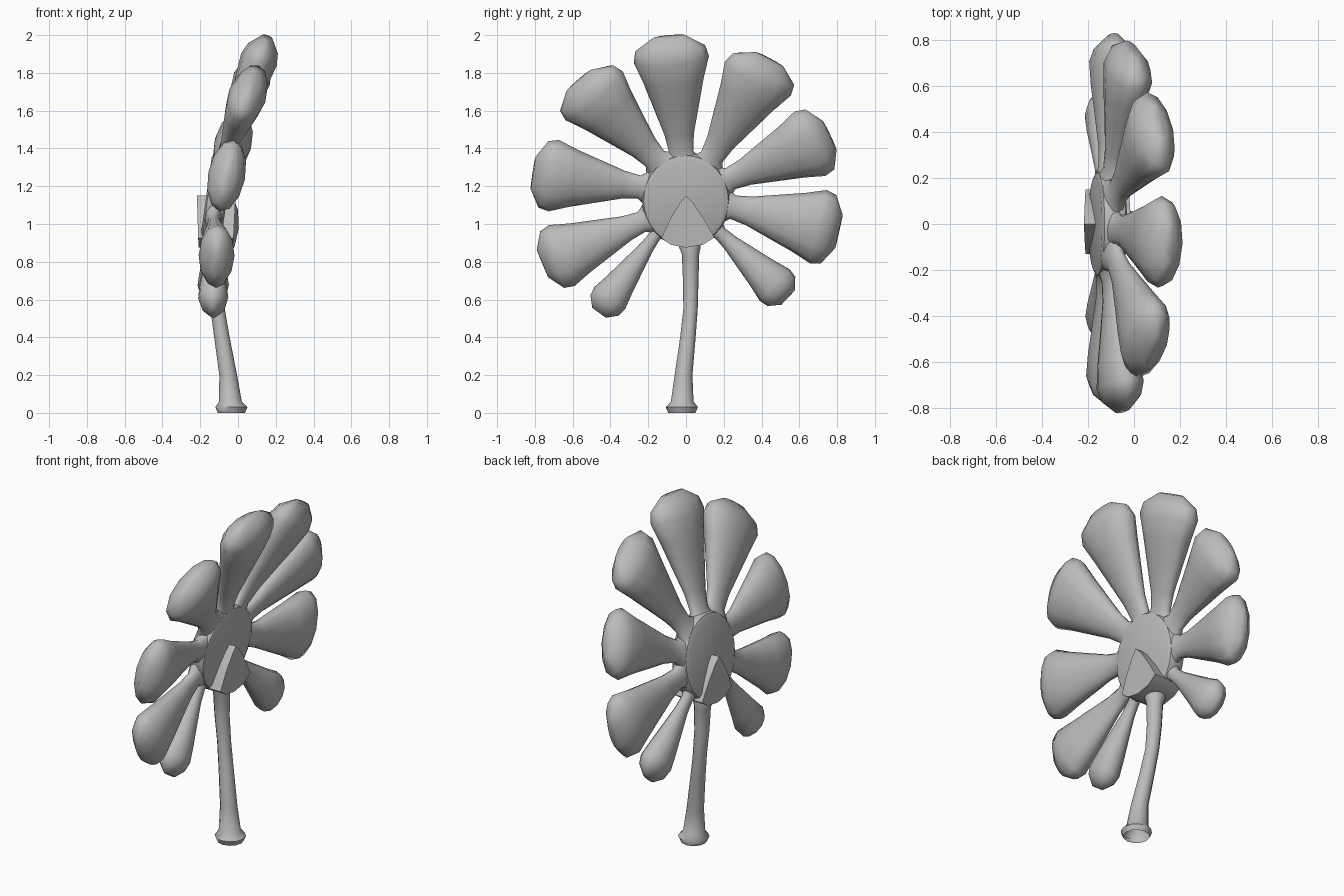
import bpy, bmesh, math
from mathutils import Vector, Matrix

cube = bpy.data.objects.get("Cube")
if cube:
    bpy.data.objects.remove(cube, do_unlink=True)

grey = bpy.data.materials.new("plain grey")
grey.use_nodes = True
colour = (0.5, 0.5, 0.5, 1)
grey.diffuse_color = colour
grey.node_tree.nodes["Principled BSDF"].inputs["Base Color"].default_value = colour


def finish(name, bm, angle=40):
    bmesh.ops.recalc_face_normals(bm, faces=bm.faces)
    mesh = bpy.data.meshes.new(name)
    bm.to_mesh(mesh)
    bm.free()
    mesh.materials.append(grey)
    obj = bpy.data.objects.new(name, mesh)
    bpy.context.collection.objects.link(obj)
    bpy.ops.object.select_all(action='DESELECT')
    obj.select_set(True)
    bpy.context.view_layer.objects.active = obj
    bpy.ops.object.shade_smooth_by_angle(angle=math.radians(angle))
    return obj


def loft(name, rings, cap_start=True, cap_end=True, sides=12):
    """Skin elliptical rings given as (centre, half-width axis, half-depth axis)."""
    bm = bmesh.new()
    loops = []
    for centre, u, v in rings:
        loop = []
        for i in range(sides):
            a = math.tau * i / sides
            loop.append(bm.verts.new(centre + u * math.cos(a) + v * math.sin(a)))
        loops.append(loop)
    for low, high in zip(loops, loops[1:]):
        for i in range(sides):
            j = (i + 1) % sides
            bm.faces.new((low[i], low[j], high[j], high[i]))
    if cap_start:
        bm.faces.new(loops[0][::-1])
    if cap_end:
        bm.faces.new(loops[-1])
    return finish(name, bm, 60)


# Petals: root on the hub, tip, half width
hub = Vector((-0.115, 0, 1.13))
petals = [
    ((-0.02, 1.33), (0.155, -0.09, 1.99), 0.20),
    ((0.11, 1.31), (0.11, 0.44, 1.87), 0.20),
    ((0.19, 1.22), (-0.01, 0.76, 1.47), 0.195),
    ((0.20, 1.10), (-0.09, 0.81, 0.96), 0.20),
    ((0.15, 0.98), (-0.13, 0.54, 0.61), 0.115),
    ((-0.14, 0.97), (-0.13, -0.46, 0.53), 0.10),
    ((-0.19, 1.03), (-0.11, -0.76, 0.79), 0.175),
    ((-0.20, 1.19), (-0.05, -0.81, 1.27), 0.195),
    ((-0.13, 1.31), (0.08, -0.565, 1.76), 0.205),
]
# Along the petal: position, width share, depth share
petal_shape = [(0, 0.5, 0.5), (0.08, 0.32, 0.38), (0.22, 0.39, 0.42), (0.45, 0.61, 0.66),
               (0.65, 0.8, 0.88), (0.82, 1, 1), (0.91, 0.93, 0.83), (1, 0.45, 0.3)]
for n, (root, tip, half) in enumerate(petals):
    start = Vector((hub.x + 0.14 * (root[1] - hub.z), *root))
    axis = Vector(tip) - start
    # Higher petals twist further, so that the flower is dished
    facing = Vector((1, 0, -0.35 * (tip[2] - 0.7)))
    wide = axis.cross(facing).normalized()
    deep = wide.cross(axis).normalized()
    depth = 0.06 + 0.2 * half
    loft(f"petal_{n + 1}", [(start + axis * t, wide * half * w, deep * depth * d)
                            for t, w, d in petal_shape])

# Round hub, leaning with the petals
bm = bmesh.new()
bmesh.ops.create_cone(bm, cap_ends=True, segments=32, radius1=0.24, radius2=0.24, depth=0.11)
rims = [e for e in bm.edges if abs(e.verts[0].co.z - e.verts[1].co.z) < 0.001]
bmesh.ops.bevel(bm, geom=rims, offset=0.03, segments=2, affect='EDGES', profile=0.5)
bm.transform(Matrix.Translation(hub) @ Matrix.Rotation(math.radians(98), 4, 'Y')
             @ Matrix.Diagonal((1.04, 0.97, 1, 1)))
finish("hub", bm, 30)

# Pointed plate through the hub, showing on both sides
outline = [(0, 1.15), (0.035, 1.115), (0.09, 1.035), (0.15, 0.93), (0.09, 0.89), (0, 0.875),
           (-0.08, 0.89), (-0.13, 0.925), (-0.08, 1.035), (-0.03, 1.115)]
bm = bmesh.new()
left = [bm.verts.new((-0.21 - 0.03 * (z - 0.9), y, z)) for y, z in outline]
right = [bm.verts.new((-0.025 + 0.05 * (z - 0.9), y, z)) for y, z in outline]
bm.faces.new(left)
bm.faces.new(right[::-1])
for i in range(len(outline)):
    j = (i + 1) % len(outline)
    bm.faces.new((left[i], right[i], right[j], left[j]))
finish("pointed_plate", bm, 30)

# Stem with a flared, open foot: x, y, z, radius
stem = [(-0.035, -0.022, 0, 0.072), (-0.035, -0.022, 0.03, 0.085), (-0.04, -0.02, 0.06, 0.06),
        (-0.052, -0.013, 0.2, 0.047), (-0.085, 0.01, 0.4, 0.041), (-0.108, 0.024, 0.55, 0.038),
        (-0.122, 0.025, 0.7, 0.041), (-0.125, 0.024, 0.84, 0.046), (-0.13, 0.02, 0.88, 0.058),
        (-0.13, 0.02, 0.92, 0.05)]
loft("stem", [(Vector((x, y, z)), Vector((r, 0, 0)), Vector((0, r, 0)))
              for x, y, z, r in stem], cap_start=False)
